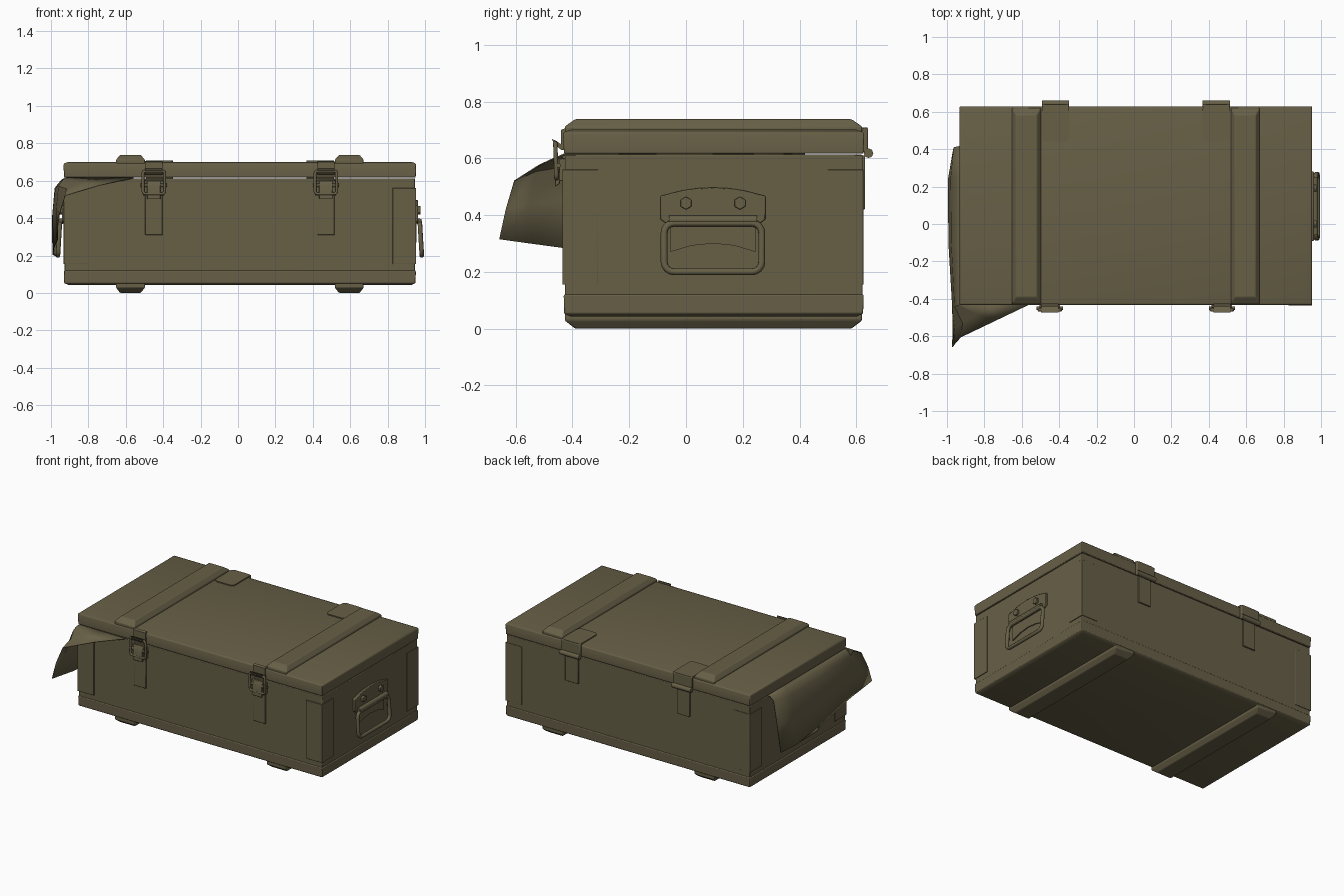
import bpy, bmesh, math
from mathutils import Vector

if "Cube" in bpy.data.objects:
    bpy.data.objects.remove(bpy.data.objects["Cube"])

olive = bpy.data.materials.new("olive drab paint")
olive.diffuse_color = (0.135, 0.115, 0.062, 1)
olive.use_nodes = True
olive.node_tree.nodes["Principled BSDF"].inputs["Base Color"].default_value = olive.diffuse_color
CX, CY = 0.01, 0.095          # centre of the chest


def finish(ob, bevel=0, smooth=True):
    bpy.context.collection.objects.link(ob)
    ob.data.materials.append(olive)
    if bevel:
        m = ob.modifiers.new("bevel", 'BEVEL')
        m.width, m.segments, m.limit_method = bevel, 2, 'ANGLE'
    if smooth and ob.type == 'MESH':
        bpy.ops.object.select_all(action='DESELECT')
        ob.select_set(True)
        bpy.context.view_layer.objects.active = ob
        bpy.ops.object.shade_smooth_by_angle(angle=math.radians(35))
    return ob


def from_bmesh(name, bm, bevel=0):
    bmesh.ops.recalc_face_normals(bm, faces=bm.faces[:])
    me = bpy.data.meshes.new(name)
    bm.to_mesh(me)
    bm.free()
    return finish(bpy.data.objects.new(name, me), bevel)


def stack(name, levels, bevel=0):
    """Loft of rectangles, each (z, x0, x1, y0, y1)."""
    bm = bmesh.new()
    rings = [[bm.verts.new(p) for p in ((a, c, z), (b, c, z), (b, d, z), (a, d, z))]
             for z, a, b, c, d in levels]
    for lo, hi in zip(rings, rings[1:]):
        for i in range(4):
            bm.faces.new((lo[i], lo[(i + 1) % 4], hi[(i + 1) % 4], hi[i]))
    bm.faces.new(rings[0])
    bm.faces.new(rings[-1])
    return from_bmesh(name, bm, bevel)


def block(name, x0, x1, y0, y1, z0, z1, bevel=0.003):
    return stack(name, [(z0, x0, x1, y0, y1), (z1, x0, x1, y0, y1)], bevel)


def prism(name, pts, offset, bevel=0):
    bm = bmesh.new()
    f = bm.faces.new([bm.verts.new(p) for p in pts])
    r = bmesh.ops.extrude_face_region(bm, geom=[f])
    bmesh.ops.translate(bm, vec=offset, verts=[v for v in r['geom'] if isinstance(v, bmesh.types.BMVert)])
    return from_bmesh(name, bm, bevel)


def rod(name, pts, radius, closed=False):
    cu = bpy.data.curves.new(name, 'CURVE')
    cu.dimensions = '3D'
    cu.bevel_depth, cu.bevel_resolution, cu.use_fill_caps = radius, 2, True
    sp = cu.splines.new('POLY')
    sp.points.add(len(pts) - 1)
    for p, co in zip(sp.points, pts):
        p.co = (*co, 1)
    sp.use_cyclic_u = closed
    return finish(bpy.data.objects.new(name, cu))


def rounded(u0, u1, v0, v1, r, n=4):
    """Outline of a rounded rectangle."""
    out = []
    for k, (u, v) in enumerate(((u1 - r, v1 - r), (u0 + r, v1 - r), (u0 + r, v0 + r), (u1 - r, v0 + r))):
        for i in range(n + 1):
            a = math.pi / 2 * (k + i / n)
            out.append((u + r * math.cos(a), v + r * math.sin(a)))
    return out


def inset(z, d):
    return (z, -0.935 + d, 0.955 - d, -0.435 + d, 0.63 - d)


# main shell: base tray, walls, lid with chamfered rim
stack("base_tray", [inset(0.042, 0.03), inset(0.052, 0.006), inset(0.118, 0.004), inset(0.122, 0.012)], 0.004)
stack("chest_walls", [inset(0.11, 0.008), inset(0.613, 0.008)], 0.004)
stack("lid", [inset(0.617, 0.005), inset(0.685, 0.002), inset(0.693, 0.006), inset(0.701, 0.03)], 0.004)

# wooden runners across the lid and under the base
for side, x in (("left", -0.575), ("right", 0.595)):
    def runner(z, dx, dy):
        return (z, x - 0.077 + dx, x + 0.077 - dx, -0.432 + dy, 0.625 - dy)
    stack(f"lid_runner_{side}", [runner(0.685, 0, 0.005), runner(0.712, 0, 0.005),
                                 runner(0.738, 0.022, 0.042)], 0.005)
    stack(f"base_runner_{side}", [runner(0.0, 0.022, 0.042), runner(0.028, 0, 0.005),
                                  runner(0.055, 0, 0.005)], 0.005)

# thin corner plates, two leaves per corner
for sx in (-1, 1):
    for sy in (-1, 1):
        ex, ey = CX + sx * 0.942, CY + sy * 0.53
        tag = f"{'right' if sx > 0 else 'left'}_{'back' if sy > 0 else 'front'}"
        xs, ys = sorted((ex, ex - sx * 0.125)), sorted((ey, ey - sy * 0.008))
        block(f"corner_plate_long_{tag}", *xs, *ys, 0.155, 0.56, 0.001)
        xs, ys = sorted((ex, ex - sx * 0.008)), sorted((ey, ey - sy * 0.125))
        block(f"corner_plate_end_{tag}", *xs, *ys, 0.155, 0.56, 0.001)

# front latches
for side, x in (("left", -0.45), ("right", 0.47)):
    block(f"latch_strap_{side}", x - 0.046, x + 0.046, -0.436, -0.42, 0.31, 0.61)
    block(f"latch_base_{side}", x - 0.055, x + 0.055, -0.447, -0.425, 0.52, 0.60)
    prism(f"latch_lever_{side}", [(x - 0.036, y, z) for y, z in
          ((-0.445, 0.51), (-0.462, 0.50), (-0.462, 0.57), (-0.45, 0.60), (-0.44, 0.60))],
          (0.072, 0, 0), 0.003)
    prism(f"latch_hook_{side}", [(x - 0.046, y, z) for y, z in
          ((-0.425, 0.63), (-0.44, 0.63), (-0.465, 0.65), (-0.473, 0.668), (-0.458, 0.662),
           (-0.441, 0.65), (-0.441, 0.70), (-0.425, 0.706))], (0.092, 0, 0))
    rod(f"latch_loop_{side}", [(u, -0.458 - 0.03 * (v - 0.57), v) for u, v in
        rounded(x - 0.058, x + 0.058, 0.53, 0.652, 0.014)], 0.008, True)
    rod(f"latch_pin_{side}", [(x - 0.07, -0.45, 0.575), (x + 0.07, -0.45, 0.575)], 0.009)

# rear hinges: rounded top leaf, drop over the lid rim, barrel and lower leaf
for side, x in (("left", -0.42), ("right", 0.44)):
    prism(f"hinge_top_leaf_{side}", [(u, v, 0.698) for u, v in
          rounded(x - 0.073, x + 0.073, 0.44, 0.64, 0.025)], (0, 0, 0.01))
    block(f"hinge_drop_{side}", x - 0.073, x + 0.073, 0.62, 0.642, 0.62, 0.707, 0.006)
    rod(f"hinge_barrel_{side}", [(x - 0.073, 0.643, 0.618), (x + 0.073, 0.643, 0.618)], 0.017)
    block(f"hinge_lower_leaf_{side}", x - 0.05, x + 0.05, 0.61, 0.631, 0.42, 0.61)

# carrying handles on both ends
for side, s in (("right", 1), ("left", -1)):
    def X(d):
        return CX + s * (0.932 + d)
    arc = [(0.095 + 0.185 * t, 0.497 - 0.03 * t * t) for t in (1, .6, .3, 0, -.3, -.6, -1)]
    plate = arc + [(-0.09, 0.385), (-0.07, 0.37), (0.26, 0.37), (0.28, 0.385)]
    prism(f"handle_plate_{side}", [(X(0), y, z) for y, z in plate], (s * 0.02, 0, 0), 0.004)
    low = [(0.095 + 0.15 * t, 0.30 - 0.03 * t * t) for t in (1, .5, 0, -.5, -1)]
    prism(f"handle_back_plate_{side}", [(X(0), y, z) for y, z in
          low + [(-0.055, 0.375), (0.245, 0.375)]], (s * 0.012, 0, 0))
    rod(f"handle_knuckle_{side}", [(X(0.026), -0.06, 0.382), (X(0.026), 0.25, 0.382)], 0.017)
    rod(f"handle_grip_{side}", [(X(0.03 + 0.06 * (0.38 - z)), y, z) for y, z in
        rounded(-0.077, 0.267, 0.2, 0.372, 0.035)], 0.0125, True)
    for i, y in enumerate((0.0, 0.19)):
        hexa = [(X(0.015), y + 0.023 * math.cos(a), 0.442 + 0.023 * math.sin(a))
                for a in (math.pi / 6 + k * math.pi / 3 for k in range(6))]
        prism(f"handle_bolt_{side}_{i}", hexa, (s * 0.02, 0, 0), 0.003)

# canvas flap caught under the lid: columns run from the seam to the hem
flap = [
    ((-.92, .42, .614), (-.962, .41, .58), (-.968, .38, .40), (-.96, .33, .19)),
    ((-.92, .25, .614), (-.978, .25, .56), (-.992, .24, .40), (-.99, .20, .205)),
    ((-.92, -.10, .614), (-.975, -.10, .56), (-.99, -.10, .42), (-.985, -.10, .24)),
    ((-.92, -.43, .614), (-.958, -.44, .57), (-.97, -.44, .45), (-.965, -.44, .285)),
    ((-.76, -.43, .614), (-.915, -.53, .555), (-.958, -.55, .44), (-.968, -.55, .30)),
    ((-.56, -.43, .614), (-.925, -.605, .52), (-.955, -.635, .42), (-.97, -.658, .315)),
]
# extra mid points soften the shoulder fold
flap = [(a, tuple((Vector(a) * 0.5 + Vector(b) * 0.5) + Vector((0, 0, 0.008))), b, c, d) for a, b, c, d in flap]
bm = bmesh.new()
cols = [[bm.verts.new(p) for p in col] for col in flap]
for c0, c1 in zip(cols, cols[1:]):
    for j in range(4):
        bm.faces.new((c0[j], c0[j + 1], c1[j + 1], c1[j]))
cloth = from_bmesh("canvas_flap", bm)
m = cloth.modifiers.new("thickness", 'SOLIDIFY')
m.thickness, m.offset = 0.005, 0
for p in cloth.data.polygons:
    p.use_smooth = True
